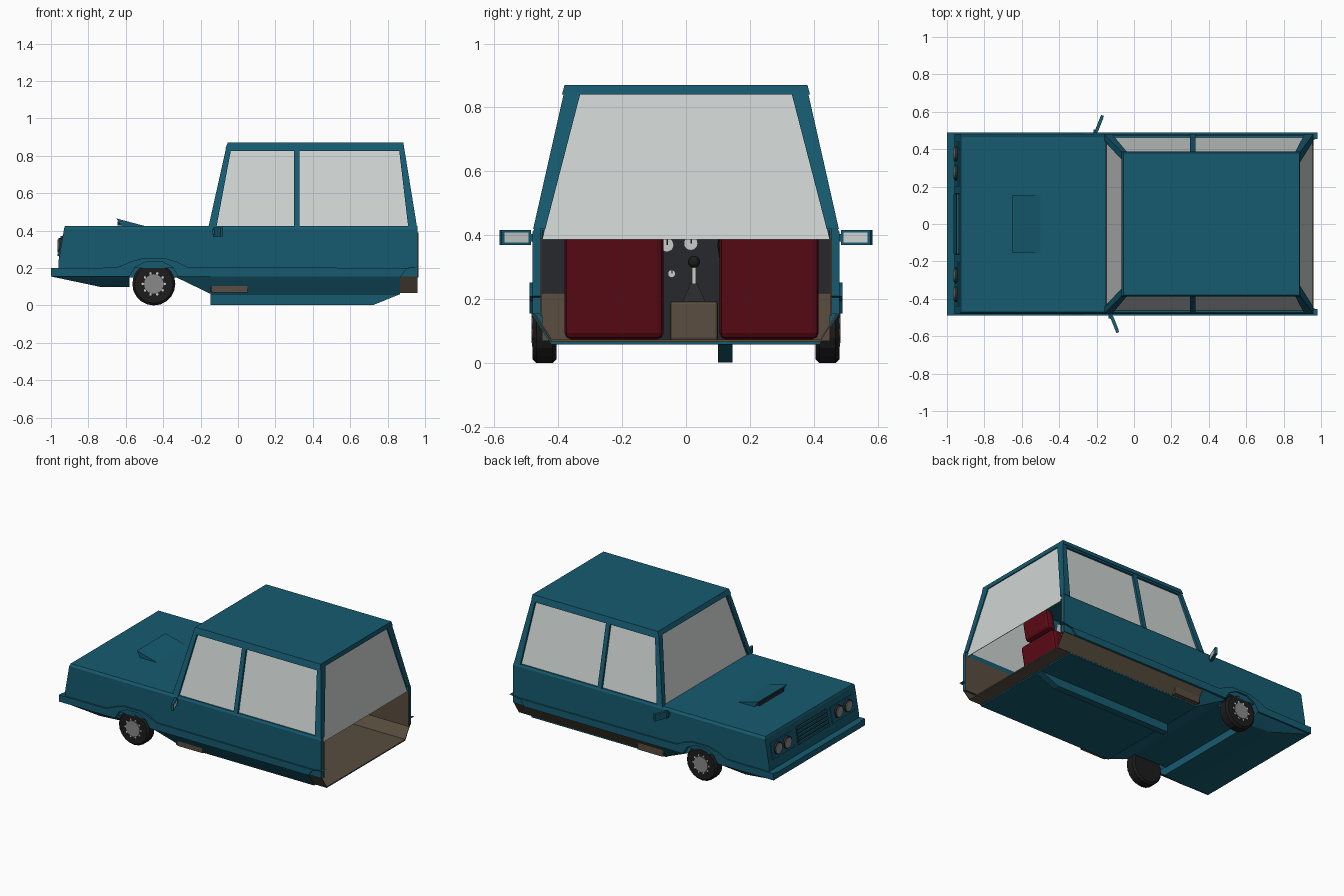
import bpy, bmesh
from math import pi, atan2, cos, sin
from mathutils import Vector, Matrix

if "Cube" in bpy.data.objects:
    bpy.data.objects.remove(bpy.data.objects["Cube"])

def mat(name, r, g, b):
    m = bpy.data.materials.new(name)
    m.diffuse_color = (r, g, b, 1)
    m.use_nodes = True
    m.node_tree.nodes["Principled BSDF"].inputs["Base Color"].default_value = m.diffuse_color
    return m

BLUE = mat("blue_paint", 0.008, 0.105, 0.165)
GLASS = mat("pale_glass", 0.62, 0.66, 0.65)
BROWN = mat("brown_trim", 0.10, 0.075, 0.05)
RED = mat("red_cloth", 0.11, 0.003, 0.008)
BLACK = mat("black_rubber", 0.012, 0.012, 0.012)
DARK = mat("dark_plastic", 0.02, 0.022, 0.025)
METAL = mat("grey_metal", 0.25, 0.25, 0.25)
WHITE = mat("white_dial", 0.75, 0.75, 0.75)

def finish(name, bm, m):
    bmesh.ops.recalc_face_normals(bm, faces=bm.faces)
    me = bpy.data.meshes.new(name)
    bm.to_mesh(me)
    bm.free()
    me.materials.append(m)
    ob = bpy.data.objects.new(name, me)
    bpy.context.collection.objects.link(ob)
    return ob

def hull(name, pts, m):
    bm = bmesh.new()
    for p in pts:
        bm.verts.new(p)
    r = bmesh.ops.convex_hull(bm, input=bm.verts)
    junk = list({g for g in r["geom_interior"] + r["geom_unused"] if isinstance(g, bmesh.types.BMVert)})
    bmesh.ops.delete(bm, geom=junk, context='VERTS')
    bmesh.ops.dissolve_limit(bm, angle_limit=0.01, verts=bm.verts, edges=bm.edges)
    return finish(name, bm, m)

def box(name, x, y, z, m, bevel=0):
    ob = hull(name, [(a, b, c) for a in x for b in y for c in z], m)
    if bevel:
        mod = ob.modifiers.new("bevel", 'BEVEL')
        mod.width, mod.segments = bevel, 2
    return ob

def prism(name, outline, y0, y1, m):
    bm = bmesh.new()
    f = bm.faces.new([bm.verts.new((x, y0, z)) for x, z in outline])
    ext = bmesh.ops.extrude_face_region(bm, geom=[f])
    vs = [g for g in ext["geom"] if isinstance(g, bmesh.types.BMVert)]
    bmesh.ops.translate(bm, verts=vs, vec=(0, y1 - y0, 0))
    return finish(name, bm, m)

def slab(name, pts, offset, m):
    o = Vector(offset)
    return hull(name, [Vector(p) for p in pts] + [Vector(p) + o for p in pts], m)

def disc(name, c, r, depth, axis, m, n=20):
    bm = bmesh.new()
    rot = Matrix.Rotation(pi / 2, 4, 'Y' if axis == 'x' else 'X')
    bmesh.ops.create_cone(bm, cap_ends=True, segments=n, radius1=r, radius2=r, depth=depth,
                          matrix=Matrix.Translation(c) @ rot)
    return finish(name, bm, m)

# front body block, hood and rear side walls
hull("hood", [(x, s * y, z) for s in (-1, 1) for x, y, z in
     [(-.96, .48, .2), (-.96, .48, .235), (-.925, .47, .425), (-.15, .47, .425),
      (-.15, .48, .41), (-.93, .48, .41), (-.15, .48, .2)]], BLUE)
hull("hood_scoop", [(x, y, z) for y in (-.155, .155) for x, z in
     [(-.65, .465), (-.62, .42), (-.48, .42)]], BLUE)
box("scoop_opening", (-.643, -.61), (-.13, .13), (.427, .448), DARK)
for s, side in ((-1, "near"), (1, "far")):
    hull("side_wall_" + side, [(x, s * y, z) for y, z in [(.48, .155), (.48, .41), (.472, .425), (.455, .425), (.455, .155)]
         for x in (-.15, .96)], BLUE)
    # belt moulding with wheel arch
    prism("lower_moulding_" + side,
          [(-1, .155), (-1, .2), (-.65, .202), (-.57, .235), (-.51, .252), (-.39, .252), (-.33, .235),
           (-.27, .205), (.9, .2), (.98, .21), (.9, .195), (.87, .155), (-.32, .155), (-.35, .205),
           (-.41, .235), (-.49, .235), (-.55, .205), (-.58, .155)], s * .455, s * .49, BLUE)

# front bumper, nose underside and floor
hull("front_bumper", [(x, y, z) for y in (-.49, .49) for x, z in
     [(-1, .155), (-1, .195), (-.99, .2), (-.93, .2), (-.93, .155)]], BLUE)
hull("nose_underside", [(x, s * y, z) for s in (-1, 1) for x, y, z in
     [(-1, .48, .155), (-.58, .48, .155), (-.74, .42, .10), (-.58, .40, .10)]], BLUE)
box("wheel_bay", (-.6, -.3), (-.39, .39), (.15, .22), BLUE)
hull("bay_rear_slope", [(x, s * y, z) for s in (-1, 1) for x, y, z in
     [(-.34, .47, .155), (-.147, .48, .155), (-.147, .42, .062)]], BLUE)
box("floor_underside", (-.147, .865), (-.42, .42), (.058, .066), BLUE)
slab("near_sill", [(-.147, -.485, .157), (.865, -.485, .157), (.865, -.422, .06), (-.147, -.422, .06)],
     (0, .006, 0), BLUE)
hull("centre_keel", [(x, y, z) for y in (.1, .145) for x, z in
     [(-.147, .06), (-.147, .003), (.725, .003), (.865, .06)]], BLUE)

# interior tub
box("cabin_floor", (-.147, .96), (-.42, .42), (.067, .075), BROWN)
for s, side in ((-1, "near"), (1, "far")):
    slab("tub_sill_" + side, [(-.147, s * .476, .155), (.96, s * .476, .155),
         (.96, s * .42, .068), (-.147, s * .42, .068)], (0, -s * .005, 0), BROWN)
    box("tub_wall_" + side, (-.14, .965), (s * .45, s * .456), (.15, .39), BROWN)
    box("tub_arch_" + side, (-.14, .05), (s * .36, s * .45), (.07, .22), BROWN)
box("centre_console", (-.12, .3), (-.05, .1), (.07, .195), BROWN, .01)

# dashboard, dials, gear lever, steering wheel
box("dashboard", (-.15, -.08), (-.45, .45), (.075, .415), DARK)
for i, (y, z, r) in enumerate([(-.06, .37, .022), (.015, .375, .022), (-.045, .28, .012)]):
    disc("dial_%d" % i, (-.077, y, z), r, .008, 'x', WHITE)
    box("dial_needle_%d" % i, (-.074, -.072), (y - .001, y + .003), (z, z + r * .8), BLACK)
hull("gear_boot", [(0 + a * .04, .025 + b * .035, .195) for a in (-1, 1) for b in (-1, 1)]
     + [(a * .01, .025 + b * .01, .25) for a in (-1, 1) for b in (-1, 1)], DARK)
box("gear_stalk", (-.006, .006), (.019, .031), (.24, .31), WHITE)
bpy.ops.mesh.primitive_uv_sphere_add(segments=12, ring_count=8, radius=.019, location=(0, .025, .317))
bpy.context.object.name = "gear_knob"
bpy.context.object.data.materials.append(BLACK)
bpy.ops.mesh.primitive_torus_add(major_segments=24, minor_segments=8, major_radius=.13, minor_radius=.012,
                                 location=(.03, .24, .37), rotation=(0, 1.25, 0))
bpy.context.object.name = "steering_wheel"
bpy.context.object.data.materials.append(BLACK)
box("steering_spoke", (.015, .03), (.115, .365), (.36, .38), BLACK)
box("steering_column", (-.09, .02), (.225, .255), (.345, .375), BLACK)

# seats
for side, y0, y1 in (("near", -.38, -.07), ("far", .105, .415)):
    box("seat_cushion_" + side, (.1, .5), (y0, y1), (.075, .23), RED, .03)
    back = hull("seat_back_" + side, [(x, y, z) for y in (y0, y1) for x, z in
                [(.4, .075), (.5, .075), (.59, .56), (.51, .56)]], RED)
    head = hull("headrest_" + side, [(x, y, z) for y in (y0 + .04, y1 - .04) for x, z in
                [(.525, .58), (.585, .58), (.61, .71), (.55, .71)]], RED)
    for ob in (back, head):
        mod = ob.modifiers.new("bevel", 'BEVEL')
        mod.width, mod.segments = .02, 2

# roof
hull("roof", [(x, s * y, z) for s in (-1, 1) for x, y, z in
     [(-.067, .388, .84), (.888, .388, .84), (-.055, .38, .87), (.885, .38, .87)]], BLUE)

# side windows and pillars, in the leaning side plane
def side_y(z):
    return .478 - (z - .42) * .226

for s, side in ((-1, "near"), (1, "far")):
    def panel(name, outline, inset, t, m):
        slab(name + "_" + side, [(x, s * (side_y(z) - inset), z) for x, z in outline], (0, -s * t, 0), m)
    panel("front_pillar", [(-.158, .42), (-.115, .42), (-.035, .845), (-.063, .845)], 0, .03, BLUE)
    panel("middle_pillar", [(.3, .42), (.33, .42), (.33, .845), (.3, .845)], 0, .02, BLUE)
    panel("rear_pillar", [(.91, .42), (.957, .42), (.888, .845), (.86, .845)], 0, .03, BLUE)
    panel("window_rail", [(-.05, .825), (.88, .825), (.88, .845), (-.05, .845)], .0, .02, BLUE)
    panel("side_window", [(-.12, .42), (.93, .42), (.87, .84), (-.05, .84)], .015, .004, GLASS)
    # pillar faces turned to the windscreen and rear window
    slab("windscreen_post_" + side, [(-.156, s * .477, .42), (-.156, s * .44, .42),
         (-.062, s * .34, .845), (-.062, s * .382, .845)], (.015, 0, 0), BLUE)
    slab("tailgate_post_" + side, [(.957, s * .477, .42), (.957, s * .44, .42),
         (.888, s * .33, .845), (.888, s * .382, .845)], (-.015, 0, 0), BLUE)
slab("windscreen", [(-.148, -.45, .42), (-.148, .45, .42), (-.055, .35, .845), (-.055, -.35, .845)],
     (.004, 0, 0), GLASS)
slab("rear_window", [(.955, -.45, .387), (.955, .45, .387), (.88, .34, .845), (.88, -.34, .845)],
     (-.004, 0, 0), GLASS)

# front wheels
for s, side in ((-1, "near"), (1, "far")):
    tyre = disc("tyre_" + side, (-.45, s * .4425, .115), .115, .075, 'y', BLACK)
    mod = tyre.modifiers.new("bevel", 'BEVEL')
    mod.width, mod.segments = .012, 1
    disc("rim_" + side, (-.45, s * .478, .115), .052, .012, 'y', METAL)
    for k in range(10):
        a = k * pi / 5
        disc("rim_stud_%s_%d" % (side, k), (-.45 + .059 * cos(a), s * .478, .115 + .059 * sin(a)),
             .007, .008, 'y', WHITE, 6)

# nose details lie on the sloping front face
def face_x(z):
    return -.96 + (z - .235) * .184

for s, side in ((-1, "near"), (1, "far")):
    slab("lamp_surround_" + side, [(face_x(z), s * y, z) for y in (.2, .44) for z in (.265, .37)],
         (-.006, 0, 0), BLUE)
    for k, y in enumerate((.275, .375)):
        disc("headlamp_bezel_%s_%d" % (side, k), (face_x(.318) - .004, s * y, .318), .042, .02, 'x', DARK, 16)
        disc("headlamp_%s_%d" % (side, k), (face_x(.318) - .008, s * y, .318), .035, .022, 'x', METAL, 16)
slab("grille_panel", [(face_x(z), y, z) for y in (-.165, .165) for z in (.26, .375)], (-.003, 0, 0), DARK)
for k in range(5):
    z = .272 + k * .023
    box("grille_slat_%d" % k, (face_x(z) - .012, face_x(z) + .01), (-.16, .16), (z - .007, z + .007), BLUE)

# door mirrors, angled backwards
for side, s, x in (("near", -1, -.105), ("far", 1, -.187)):
    for name, half, m, dx in (("mirror_shell", (.008, .05, .023), BLUE, 0),
                              ("mirror_glass", (.002, .04, .016), GLASS, .008)):
        ob = box(name + "_" + side, (dx - half[0], dx + half[0]), (-half[1], half[1]), (-half[2], half[2]), m)
        ob.location = (x, s * .534, .393)
        ob.rotation_euler = (0, 0, -s * atan2(.4, 1))
    box("mirror_arm_" + side, (x - .03, x - .01), (s * .475, s * .505), (.38, .405), BLUE)
